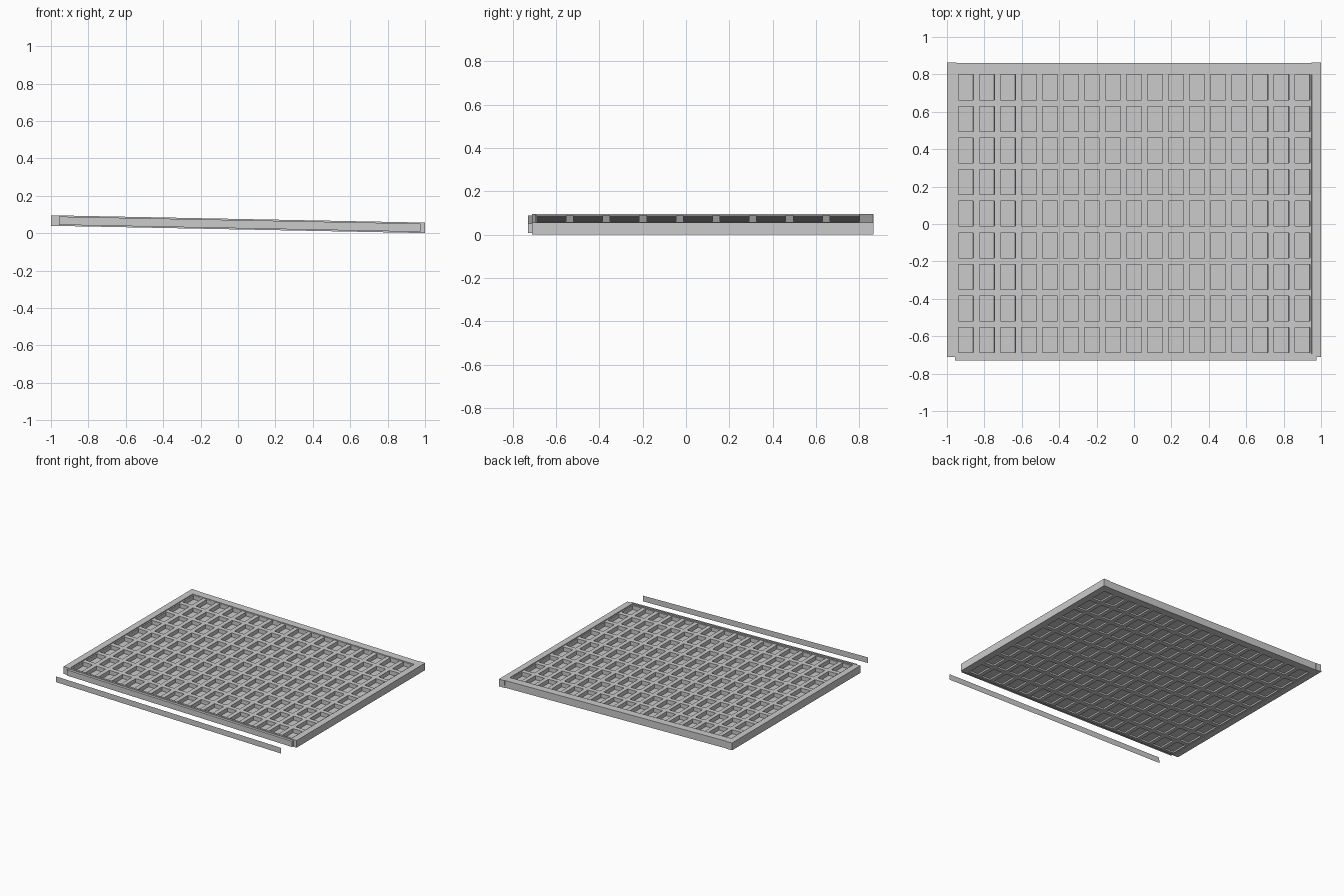
import bpy, bmesh, math
from mathutils import Matrix, Vector

if "Cube" in bpy.data.objects:
    bpy.data.objects.remove(bpy.data.objects["Cube"])

# The whole panel slopes gently down towards +x
TILT = Matrix.Translation((0, 0, 0.0485)) @ Matrix.Rotation(math.atan(0.0195), 4, 'Y')


def add_box(bm, x, y, z):
    size = Vector((x[1] - x[0], y[1] - y[0], z[1] - z[0]))
    mid = Vector((x[0] + x[1], y[0] + y[1], z[0] + z[1])) / 2
    bmesh.ops.create_cube(bm, size=1,
                          matrix=Matrix.Translation(mid) @ Matrix.Diagonal((*size, 1)))


def finish(name, bm):
    mesh = bpy.data.meshes.new(name)
    bm.to_mesh(mesh)
    bm.free()
    obj = bpy.data.objects.new(name, mesh)
    obj.matrix_world = TILT
    bpy.context.collection.objects.link(obj)
    return obj


def boxes(name, *specs):
    bm = bmesh.new()
    for s in specs:
        add_box(bm, *s)
    return finish(name, bm)


H = 0.028
# Outer frame: two sides, back rail, front rail
boxes("side_rails",
      ((-1, -0.95), (-0.71, 0.864), (-H, H)),
      ((0.95, 1), (-0.71, 0.864), (-H, H)))
boxes("back_rail", ((-0.95, 0.95), (0.80, 0.86), (-H, H)))
boxes("front_rail", ((-0.95, 0.95), (-0.71, -0.695), (-H, H)))

# Front bar
boxes("front_bar", ((-0.957, 0.975), (-0.73, -0.71), (-0.022, 0.022)))

# Lattice of 17 x 9 rectangular cells
COLS, ROWS = 17, 9
PX, PY, CW, CH = 0.1125, 0.169, 0.08, 0.134
YC = 0.055
TOP, BOT = 0.021, -0.024
row_y = [YC + (r - (ROWS - 1) / 2) * PY for r in range(ROWS)]
col_x = [(c - (COLS - 1) / 2) * PX for c in range(COLS)]

bm = bmesh.new()
y_edges = [-0.695] + [e for y in row_y for e in (y - CH / 2, y + CH / 2)] + [0.80]
x_edges = [-0.95] + [e for x in col_x for e in (x - CW / 2, x + CW / 2)] + [0.95]
for i in range(0, len(y_edges), 2):
    if y_edges[i + 1] > y_edges[i]:
        add_box(bm, (-0.95, 0.95), y_edges[i:i + 2], (BOT, TOP))
for y in row_y:
    for i in range(0, len(x_edges), 2):
        add_box(bm, x_edges[i:i + 2], (y - CH / 2, y + CH / 2), (BOT, TOP))
finish("lattice", bm)

# Thin floor closing the cells
boxes("cell_floor", ((-0.95, 0.95), (-0.695, 0.80), (-0.012, -0.010)))

# Flat cover strip standing off in front of the panel
bm = bmesh.new()
corners = [(-0.957, -0.022), (0.975, -0.022), (0.975, 0.022), (-0.957, 0.022)]
bm.faces.new([bm.verts.new((x, -0.863, z)) for x, z in corners])
finish("cover_strip", bm)
